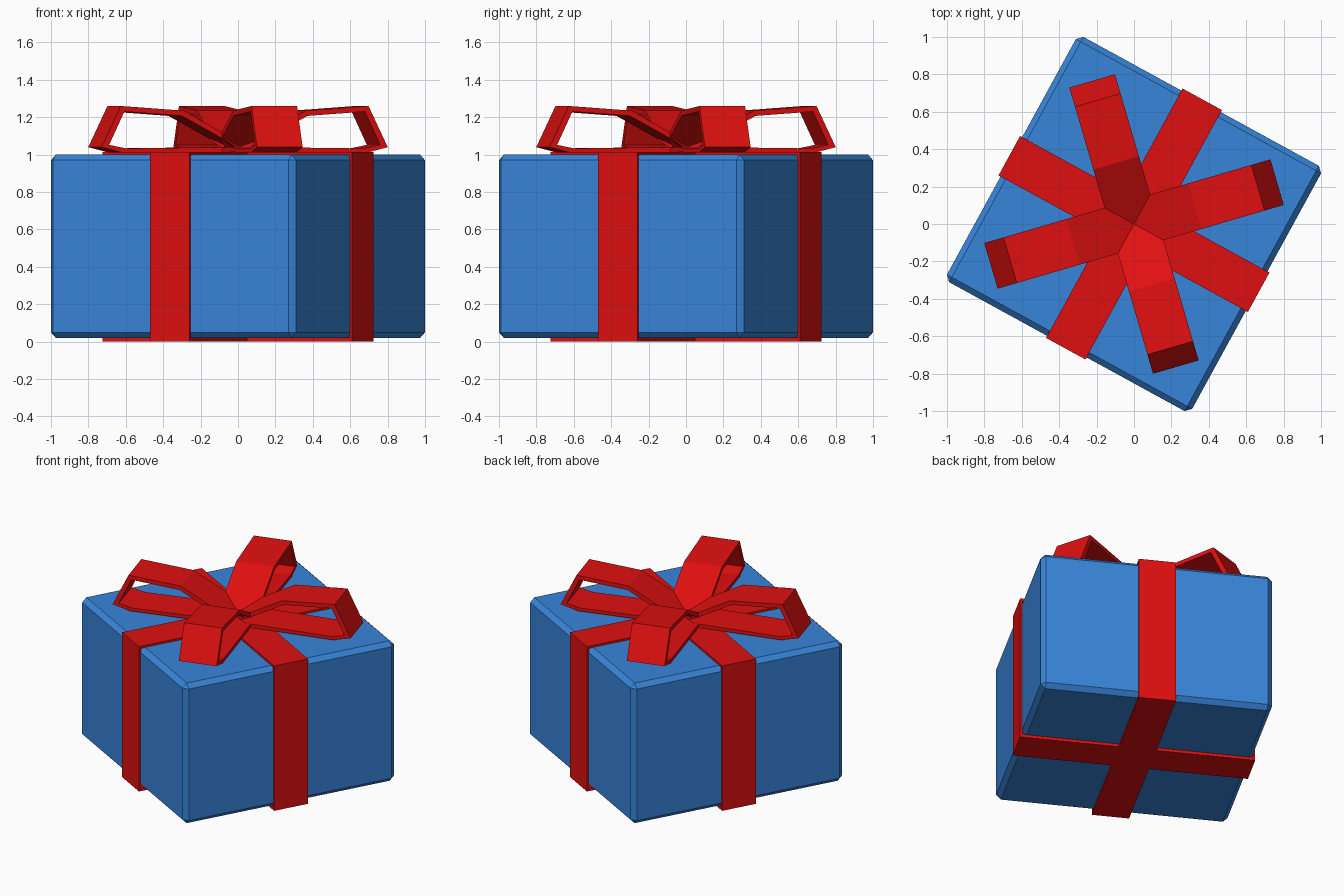
import bpy, bmesh, math
from mathutils import Matrix

if "Cube" in bpy.data.objects:
    bpy.data.objects.remove(bpy.data.objects["Cube"])

BOX_TURN = math.radians(-28.7)
BOW_TURN = math.radians(16.3)


def material(name, colour):
    m = bpy.data.materials.new(name)
    m.diffuse_color = (*colour, 1)
    m.use_nodes = True
    m.node_tree.nodes["Principled BSDF"].inputs["Base Color"].default_value = m.diffuse_color
    return m


blue = material("blue paper", (0.04, 0.235, 0.70))
red = material("red ribbon", (0.74, 0.005, 0.005))


def finish(name, bm, mat, turn):
    bmesh.ops.recalc_face_normals(bm, faces=bm.faces)
    bm.transform(Matrix.Rotation(turn, 4, 'Z'))
    mesh = bpy.data.meshes.new(name)
    bm.to_mesh(mesh)
    bm.free()
    mesh.materials.append(mat)
    ob = bpy.data.objects.new(name, mesh)
    bpy.context.collection.objects.link(ob)
    return ob


def band(name, outer, inner, width, turn):
    """Closed strip: outer and inner (r, z) outlines, widened sideways."""
    bm = bmesh.new()
    rings = [[bm.verts.new((r, s * width(r), z)) for r, z in path]
             for path in (outer, inner) for s in (-1, 1)]
    o1, o2, i1, i2 = rings
    n = len(outer)
    for k in range(n):
        j = (k + 1) % n
        for a, b in ((o1, o2), (i1, i2), (o1, i1), (o2, i2)):
            bm.faces.new((a[k], a[j], b[j], b[k]))
    return finish(name, bm, red, turn)


# Gift box with chamfered edges
bm = bmesh.new()
bmesh.ops.create_cube(bm, size=1)
bm.transform(Matrix.Translation((0, 0, 0.51)) @ Matrix.Diagonal((1.495, 1.495, 0.98, 1)))
bmesh.ops.bevel(bm, geom=bm.edges[:], offset=0.03, segments=1, affect='EDGES')
finish("gift_box", bm, blue, BOX_TURN)

# Two ribbons wrapped around the box
wrap_outer = [(-0.76, 0), (0.76, 0), (0.76, 1.014), (-0.76, 1.014)]
wrap_inner = [(-0.746, 0.022), (0.746, 0.022), (0.746, 0.998), (-0.746, 0.998)]
for i in range(2):
    band(f"wrap_ribbon_{i + 1}", wrap_outer, wrap_inner,
         lambda r: 0.12, BOX_TURN + i * math.pi / 2)

# Four bow loops, pinched where they meet in the middle
loop_outer = [(0, 1.015), (0, 1.05), (0.1, 1.105), (0.34, 1.235),
              (0.69, 1.26), (0.797, 1.04), (0.68, 1.01), (0.1, 1.015)]
loop_inner = [(0.05, 1.042), (0.06, 1.05), (0.11, 1.078), (0.35, 1.207),
              (0.67, 1.23), (0.755, 1.052), (0.66, 1.033), (0.1, 1.04)]
for i in range(4):
    band(f"bow_loop_{i + 1}", loop_outer, loop_inner,
         lambda r: 0.127 if r > 0.09 else 0.05 + 0.77 * r,
         BOW_TURN + i * math.pi / 2)
